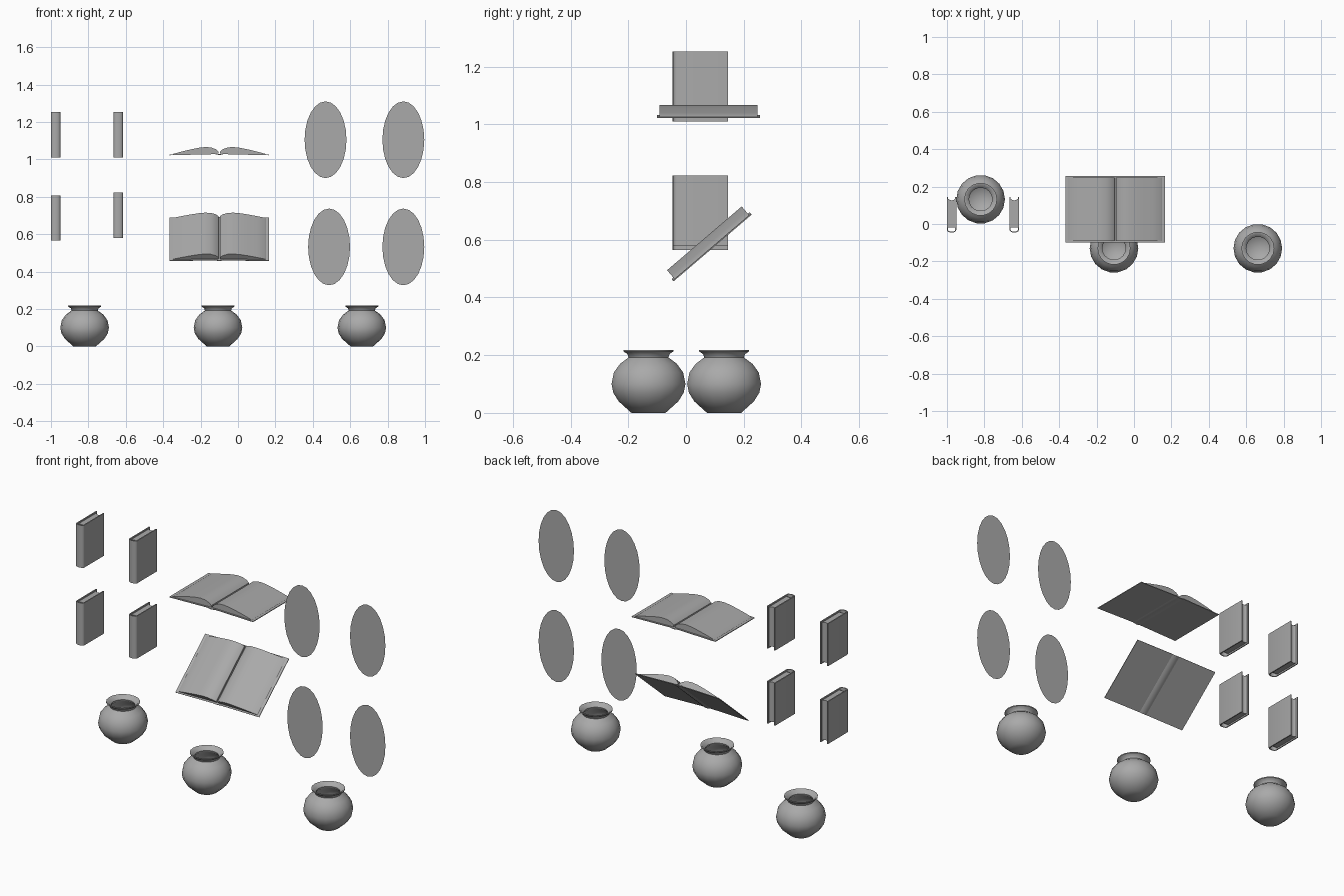
import bpy, bmesh, math
from mathutils import Matrix, Vector

if "Cube" in bpy.data.objects:
    bpy.data.objects.remove(bpy.data.objects["Cube"], do_unlink=True)

grey = bpy.data.materials.new("plain grey")
grey.use_nodes = True
tone = (0.4, 0.4, 0.4, 1)
grey.diffuse_color = tone
grey.node_tree.nodes["Principled BSDF"].inputs["Base Color"].default_value = tone


def finish(name, bm, matrix, angle=40):
    mesh = bpy.data.meshes.new(name)
    bm.to_mesh(mesh)
    bm.free()
    mesh.materials.append(grey)
    obj = bpy.data.objects.new(name, mesh)
    bpy.context.collection.objects.link(obj)
    obj.matrix_world = matrix
    bpy.ops.object.select_all(action='DESELECT')
    obj.select_set(True)
    bpy.context.view_layer.objects.active = obj
    bpy.ops.object.shade_smooth_by_angle(angle=math.radians(angle))
    return obj


def prism(name, outline, axis, low, high, matrix):
    """Extrude a closed 2D outline along y or z."""
    bm = bmesh.new()
    place = {'y': lambda a, b: (a, low, b), 'z': lambda a, b: (a, b, low)}[axis]
    face = bm.faces.new([bm.verts.new(place(a, b)) for a, b in outline])
    out = bmesh.ops.extrude_face_region(bm, geom=[face])
    step = Vector((0, high - low, 0) if axis == 'y' else (0, 0, high - low))
    bmesh.ops.translate(bm, vec=step, verts=[v for v in out['geom'] if isinstance(v, bmesh.types.BMVert)])
    bmesh.ops.recalc_face_normals(bm, faces=bm.faces)
    return finish(name, bm, matrix)


# Pots: one lathed wall, outside then inside
POT = [(0, 0), (.06, 0), (.105, .04), (.124, .07), (.13, .1), (.122, .14), (.1, .17),
       (.07, .192), (.074, .204), (.088, .213), (.088, .218), (.08, .217), (.062, .198),
       (.064, .188), (.095, .16), (.11, .12), (.105, .07), (.06, .03), (0, .018)]


def pot(name, x, y):
    bm = bmesh.new()
    verts = [bm.verts.new((r, 0, z)) for r, z in POT]
    edges = [bm.edges.new(pair) for pair in zip(verts, verts[1:])]
    bmesh.ops.spin(bm, geom=verts + edges, cent=(0, 0, 0), axis=(0, 0, 1),
                   angle=math.tau, steps=18, use_duplicate=False)
    bmesh.ops.remove_doubles(bm, verts=bm.verts, dist=.0005)
    bmesh.ops.recalc_face_normals(bm, faces=bm.faces)
    finish(name, bm, Matrix.Translation((x, y, 0)), 50)


for name, x, y in (("pot_right", -.82, .132), ("pot_middle", -.107, -.13), ("pot_left", .662, -.13)):
    pot(name, x, y)


# Oval plates: flat discs facing the front
for i, (x, z) in enumerate([(.468, 1.105), (.884, 1.105), (.487, .532), (.884, .532)]):
    bm = bmesh.new()
    bmesh.ops.create_circle(bm, cap_ends=True, segments=24, radius=1)
    turn = Matrix.Rotation(math.pi / 2, 4, 'X') @ Matrix.Diagonal((.112, .205, 1, 1))
    bmesh.ops.transform(bm, matrix=turn, verts=bm.verts)
    finish(f"oval_plate_{i + 1}", bm, Matrix.Translation((x, -.09, z)))


# Closed books: U-shaped cover with rounded spine, recessed page block
def closed_book(name, x, z, height):
    where = Matrix.Translation((x, 0, z))

    def spine(radius, depth):
        arc = [math.pi * k / 8 for k in range(9)]
        return [(-radius * math.cos(a), -.032 - depth * math.sin(a)) for a in arc]

    cover = [(-.025, .145)] + spine(.025, .014) + [(.025, .145), (.019, .145)]
    cover += spine(.019, .009)[::-1] + [(-.019, .145)]
    prism(name + "_cover", cover, 'z', 0, height, where)
    fore = [(.019 * t, .126 + .009 * t * t) for t in (1, .5, 0, -.5, -1)]
    pages = [(-.019, -.02), (.019, -.02)] + fore
    prism(name + "_pages", pages, 'z', .008, height - .008, where)


for i, (x, z) in enumerate([(-.975, 1.01), (-.64, 1.01), (-.975, .565), (-.64, .58)]):
    closed_book(f"closed_book_{i + 1}", x, z, .243)


# Open books: thin boards, arched page halves and a curved spine strip
def open_book(name, where):
    for side, word in ((-1, "right"), (1, "left")):
        board = [(.022, -.016), (.265, -.022), (.265, -.018), (.022, -.012)]
        pages = [(.004, -.012), (.25, -.018), (.245, -.014), (.2, -.002), (.15, .01),
                 (.11, .018), (.075, .022), (.045, .02), (.02, .011), (.004, -.002)]
        for part, shape, half in (("board", board, .178), ("pages", pages, .17)):
            prism(f"{name}_{word}_{part}", [(side * a, b) for a, b in shape], 'y', -half, half, where)
    arc = [(.026 * t, -.02 + .005 * t * t) for t in (-1, -.5, 0, .5, 1)]
    strip = arc + [(a, b + .004) for a, b in reversed(arc)]
    prism(name + "_spine", strip, 'y', -.178, .178, where)


open_book("flat_open_book", Matrix.Translation((-.1, .078, 1.044)))
open_book("tilted_open_book", Matrix.Translation((-.1, .078, .588)) @ Matrix.Rotation(math.radians(40.5), 4, 'X'))
